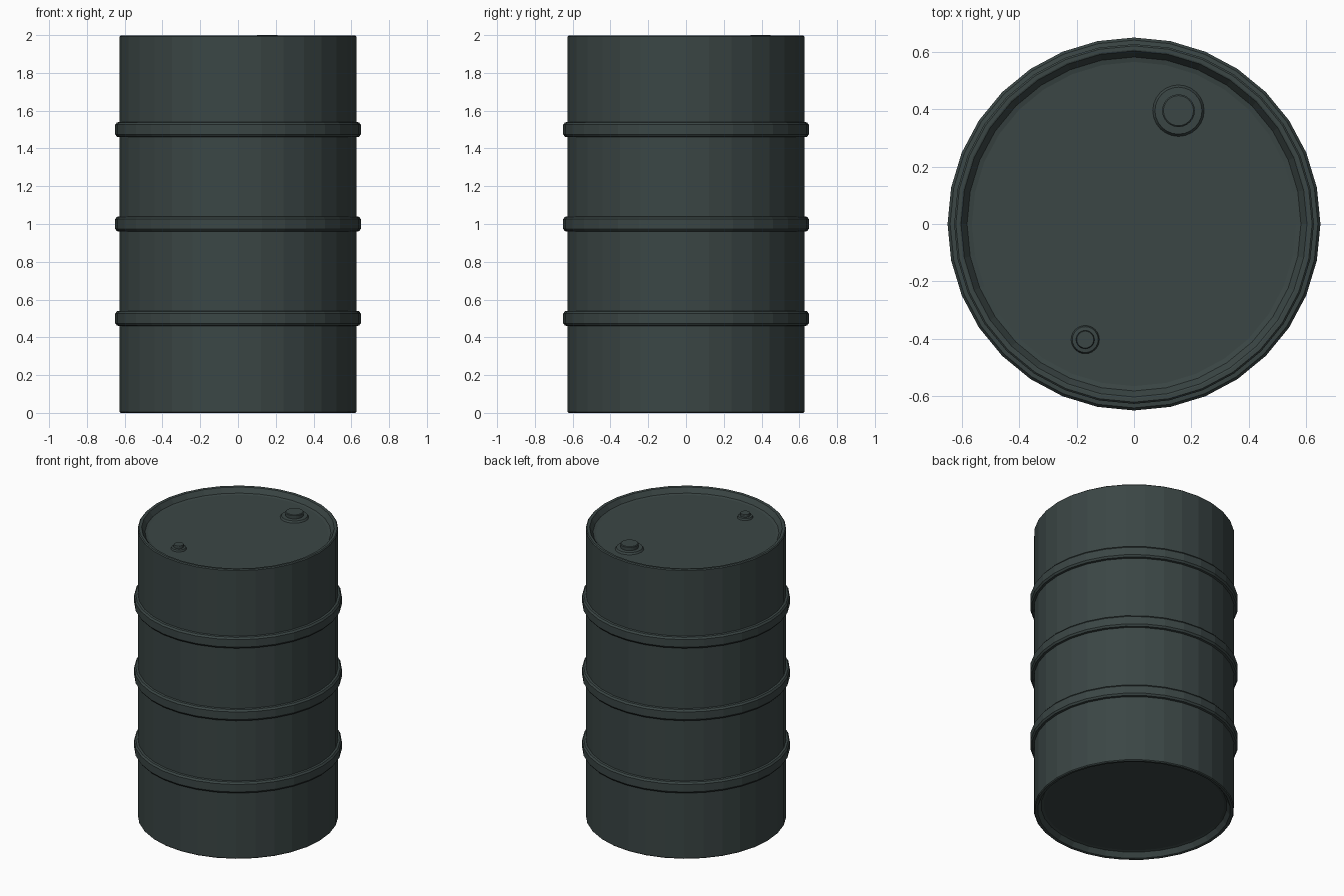
import bpy, bmesh, math

if "Cube" in bpy.data.objects:
    bpy.data.objects.remove(bpy.data.objects["Cube"])

# single painted-steel colour
mat = bpy.data.materials.new("dark_slate_green")
mat.diffuse_color = (0.043, 0.061, 0.059, 1.0)
mat.use_nodes = True
mat.node_tree.nodes["Principled BSDF"].inputs["Base Color"].default_value = mat.diffuse_color


def lathe(name, profile, segments, cx=0.0, cy=0.0):
    """Revolve an (r, z) profile listed bottom to top; r = 0 closes at the axis."""
    bm = bmesh.new()
    rings = []
    for r, z in profile:
        if r == 0:
            rings.append([bm.verts.new((cx, cy, z))])
        else:
            rings.append([bm.verts.new((cx + r * math.cos(2 * math.pi * i / segments),
                                        cy + r * math.sin(2 * math.pi * i / segments), z))
                          for i in range(segments)])
    for a, b in zip(rings, rings[1:]):
        for i in range(segments):
            j = (i + 1) % segments
            if len(a) == 1:
                bm.faces.new((a[0], b[j], b[i]))
            elif len(b) == 1:
                bm.faces.new((a[i], a[j], b[0]))
            else:
                bm.faces.new((a[i], a[j], b[j], b[i]))
    bmesh.ops.recalc_face_normals(bm, faces=bm.faces)
    me = bpy.data.meshes.new(name)
    bm.to_mesh(me)
    bm.free()
    me.materials.append(mat)
    ob = bpy.data.objects.new(name, me)
    bpy.context.collection.objects.link(ob)
    return ob


# half of the end profile: recessed lid, sloped groove, rolled rim
R = 0.627
end = [(0, 0.038), (0.565, 0.038), (0.582, 0.034), (0.603, 0.002),
       (0.608, 0.0), (0.621, 0.0), (R, 0.006)]

# three rolling hoops
hoop = [(R, -0.04), (0.641, -0.038), (0.65, -0.026),
        (0.65, 0.026), (0.641, 0.038), (R, 0.04)]

profile = list(end)
for z0 in (0.5, 1.0, 1.5):
    profile += [(r, z0 + dz) for r, dz in hoop]
profile += [(r, 1.998 - z) for r, z in reversed(end)]
lathe("barrel_body", profile, 32)


# screw plugs: flange on the lid with a raised cap
def plug(name, x, y, flange, cap, top):
    lid = 1.958
    lathe(name, [(flange, lid), (flange * 0.9, lid + 0.014), (cap, lid + 0.016),
                 (cap, top - 0.004), (cap * 0.92, top), (0, top)], 24, x, y)


plug("large_plug", 0.155, 0.395, 0.091, 0.057, 2.0)
plug("small_plug", -0.17, -0.403, 0.05, 0.032, 1.992)
